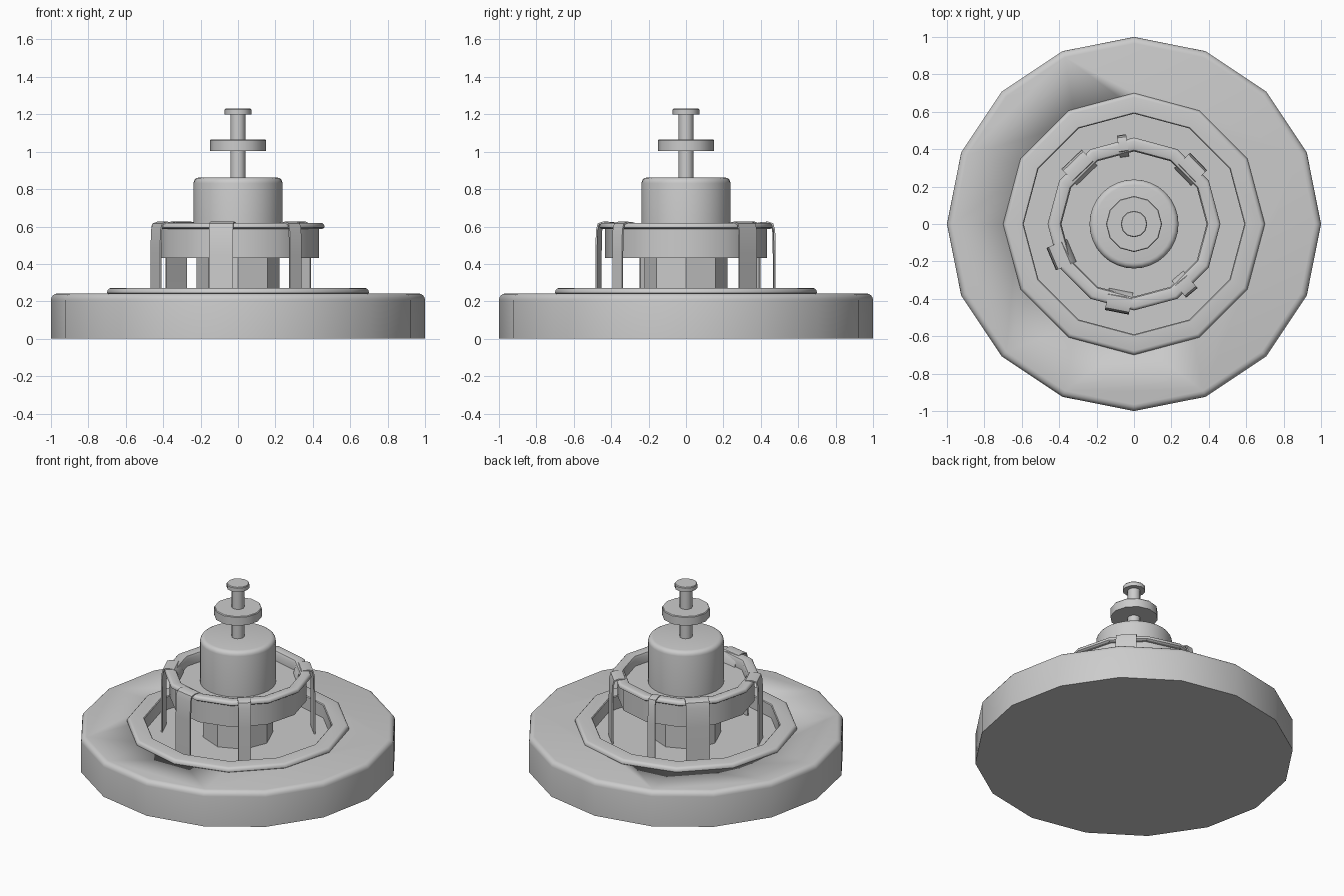
import bpy, bmesh, math

if "Cube" in bpy.data.objects:
    bpy.data.objects.remove(bpy.data.objects["Cube"])


def finish(name, bm):
    bmesh.ops.recalc_face_normals(bm, faces=bm.faces)
    me = bpy.data.meshes.new(name)
    bm.to_mesh(me)
    bm.free()
    ob = bpy.data.objects.new(name, me)
    bpy.context.collection.objects.link(ob)
    bpy.ops.object.select_all(action='DESELECT')
    bpy.context.view_layer.objects.active = ob
    ob.select_set(True)
    bpy.ops.object.shade_smooth_by_angle(angle=math.radians(35))
    return ob


def lathe(name, profile, sides):
    """Spin an (r, z) profile; open ends are capped with flat n-gons."""
    bm = bmesh.new()
    rings = []
    for r, z in profile:
        rings.append([bm.verts.new((r * math.cos(2 * math.pi * i / sides),
                                    r * math.sin(2 * math.pi * i / sides), z))
                      for i in range(sides)])
    for a, b in zip(rings, rings[1:]):
        for i in range(sides):
            j = (i + 1) % sides
            bm.faces.new((a[i], a[j], b[j], b[i]))
    bm.faces.new(rings[0][::-1])
    bm.faces.new(rings[-1])
    return finish(name, bm)


def rounded(r, z0, z1, b, steps=4):
    """Profile of a disc with a rounded top edge."""
    pts = [(r, z0)]
    for k in range(steps + 1):
        t = math.pi / 2 * k / steps
        pts.append((r - b + b * math.cos(t), z1 - b + b * math.sin(t)))
    return pts


# Base slab with a twelve-sided recess for the pool
base = lathe("base", rounded(1.0, 0.0, 0.242, 0.035), 16)
cutter = lathe("recess_cutter", [(0.62, 0.165), (0.62, 0.4)], 12)
cutter.hide_render = True
bpy.context.view_layer.objects.active = base
mod = base.modifiers.new("recess", 'BOOLEAN')
mod.operation = 'DIFFERENCE'
mod.solver = 'EXACT'
mod.object = cutter
bpy.ops.object.modifier_apply(modifier=mod.name)
bpy.data.objects.remove(cutter)

# Lower pool: rim, inner wall and water surface
lathe("lower_pool", [(0.62, 0.16), (0.62, 0.24), (0.695, 0.24)]
      + rounded(0.70, 0.245, 0.272, 0.022, 3)
      + [(0.595, 0.272), (0.59, 0.267), (0.59, 0.18)], 12)

# Pedestal between the two pools
lathe("pedestal", [(0.222, 0.17), (0.222, 0.44)], 8)

# Upper bowl with a wider rounded rim
lathe("upper_bowl", [(0.432, 0.432), (0.432, 0.588), (0.452, 0.588)]
      + rounded(0.462, 0.595, 0.62, 0.018, 3)
      + [(0.41, 0.62), (0.395, 0.615), (0.388, 0.60), (0.388, 0.55)], 12)

# Central drum and finial
lathe("drum", rounded(0.238, 0.54, 0.862, 0.03), 32)
lathe("finial_rod", [(0.04, 0.85), (0.04, 1.205)], 12)
lathe("finial_disc", [(0.15, 1.003), (0.15, 1.06), (0.146, 1.065)], 12)
lathe("finial_cap", [(0.071, 1.20), (0.071, 1.226), (0.067, 1.231)], 12)

# Water ribbons spilling over the bowl rim: (angle in degrees, width)
path = [(0.362, 0.55), (0.375, 0.60), (0.395, 0.622), (0.44, 0.626),
        (0.468, 0.617), (0.478, 0.58), (0.481, 0.45), (0.481, 0.175)]
inner = [(0.352 + 0.02, 0.55), (0.384, 0.597), (0.399, 0.614), (0.438, 0.618),
         (0.461, 0.611), (0.469, 0.578), (0.472, 0.45), (0.472, 0.175)]
loop = path + inner[::-1]
for n, (deg, w) in enumerate([(44, 0.13), (98, 0.05), (134, 0.15),
                              (203, 0.13), (259, 0.13), (310, 0.08)]):
    bm = bmesh.new()
    c, s = math.cos(math.radians(deg)), math.sin(math.radians(deg))
    sides = [[bm.verts.new((r * c - t * s, r * s + t * c, z)) for r, z in loop]
             for t in (-w / 2, w / 2)]
    m = len(loop)
    for i in range(m):
        j = (i + 1) % m
        bm.faces.new((sides[0][i], sides[0][j], sides[1][j], sides[1][i]))
    for sd in sides:
        for i in range(m // 2 - 1):
            bm.faces.new((sd[i], sd[i + 1], sd[m - 2 - i], sd[m - 1 - i]))
    finish("water_ribbon_%d" % (n + 1), bm)
